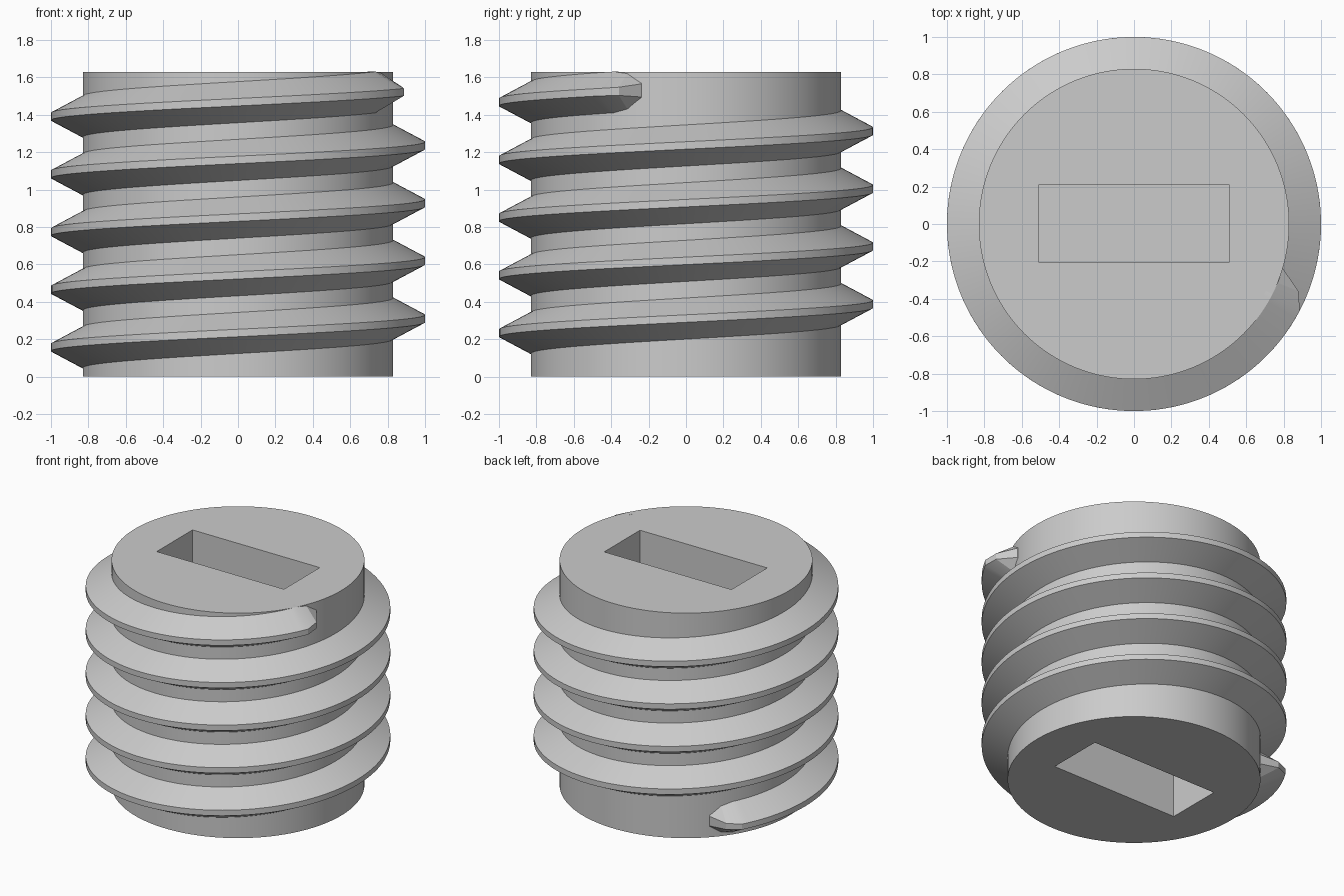
import bpy
import bmesh
from math import cos, sin, radians

if "Cube" in bpy.data.objects:
    bpy.data.objects.remove(bpy.data.objects["Cube"])

HEIGHT, CORE_R, CREST_R = 1.63, 0.83, 1.0
PITCH, Z_AT_ZERO = 0.3085, 0.311
SLOT_X, SLOT_Y, SLOT_DEPTH = 1.02, 0.41, 0.5
SEGMENTS = 144

grey = bpy.data.materials.new("plain grey")
grey.use_nodes = True
grey.diffuse_color = (0.6, 0.6, 0.6, 1)
grey.node_tree.nodes["Principled BSDF"].inputs["Base Color"].default_value = (0.6, 0.6, 0.6, 1)


def make_object(name, bm):
    bmesh.ops.recalc_face_normals(bm, faces=bm.faces)
    mesh = bpy.data.meshes.new(name)
    bm.to_mesh(mesh)
    bm.free()
    mesh.materials.append(grey)
    obj = bpy.data.objects.new(name, mesh)
    bpy.context.collection.objects.link(obj)
    return obj


def activate(obj):
    bpy.ops.object.select_all(action='DESELECT')
    obj.select_set(True)
    bpy.context.view_layer.objects.active = obj


# Core cylinder
bm = bmesh.new()
bmesh.ops.create_cone(bm, cap_ends=True, segments=SEGMENTS, radius1=CORE_R,
                      radius2=CORE_R, depth=HEIGHT)
bmesh.ops.translate(bm, verts=bm.verts, vec=(0, 0, HEIGHT / 2))
core = make_object("core", bm)

# Rectangular blind slot in each end
for z in (0, HEIGHT):
    bm = bmesh.new()
    bmesh.ops.create_cube(bm, size=1)
    bmesh.ops.scale(bm, verts=bm.verts, vec=(SLOT_X, SLOT_Y, 2 * SLOT_DEPTH))
    bmesh.ops.translate(bm, verts=bm.verts, vec=(0, 0.003, z))
    cutter = make_object("slot_cutter", bm)
    cutter.hide_render = True
    cut = core.modifiers.new("slot", 'BOOLEAN')
    cut.operation = 'DIFFERENCE'
    cut.solver = 'EXACT'
    cut.object = cutter
    activate(core)
    bpy.ops.object.modifier_apply(modifier=cut.name)
    bpy.data.objects.remove(cutter)

# Helical thread: (angle, crest radius, crest half height, root half height)
FIRST, LAST = -213.5, 4 * 360 - 27.6
steps = int((LAST - FIRST) / 360 * SEGMENTS)
taper = [(5.4, 0.95, 0.022, 0.095), (10.9, CORE_R + 0.002, 0.035, 0.038)]
stations = [(FIRST - a, r, c, h) for a, r, c, h in reversed(taper)]
stations += [(FIRST + (LAST - FIRST) * i / steps, CREST_R, 0.02, 0.11)
             for i in range(steps + 1)]
stations += [(LAST + a, r, c, h) for a, r, c, h in taper]

bm = bmesh.new()
rings = []
for angle, crest, half_crest, half_root in stations:
    a = radians(angle)
    mid = Z_AT_ZERO + PITCH * angle / 360
    section = [(CORE_R - 0.04, -half_root), (CORE_R, -half_root), (crest, -half_crest),
               (crest, half_crest), (CORE_R, half_root), (CORE_R - 0.04, half_root)]
    rings.append([bm.verts.new((r * cos(a), r * sin(a), mid + dz)) for r, dz in section])
for near, far in zip(rings, rings[1:]):
    for i in range(len(near)):
        j = (i + 1) % len(near)
        bm.faces.new((near[i], near[j], far[j], far[i]))
bm.faces.new(rings[0])
bm.faces.new(rings[-1])
thread = make_object("thread", bm)

# Smooth round surfaces, keep the edges crisp
for obj in (core, thread):
    activate(obj)
    bpy.ops.object.shade_smooth_by_angle(angle=radians(20))
